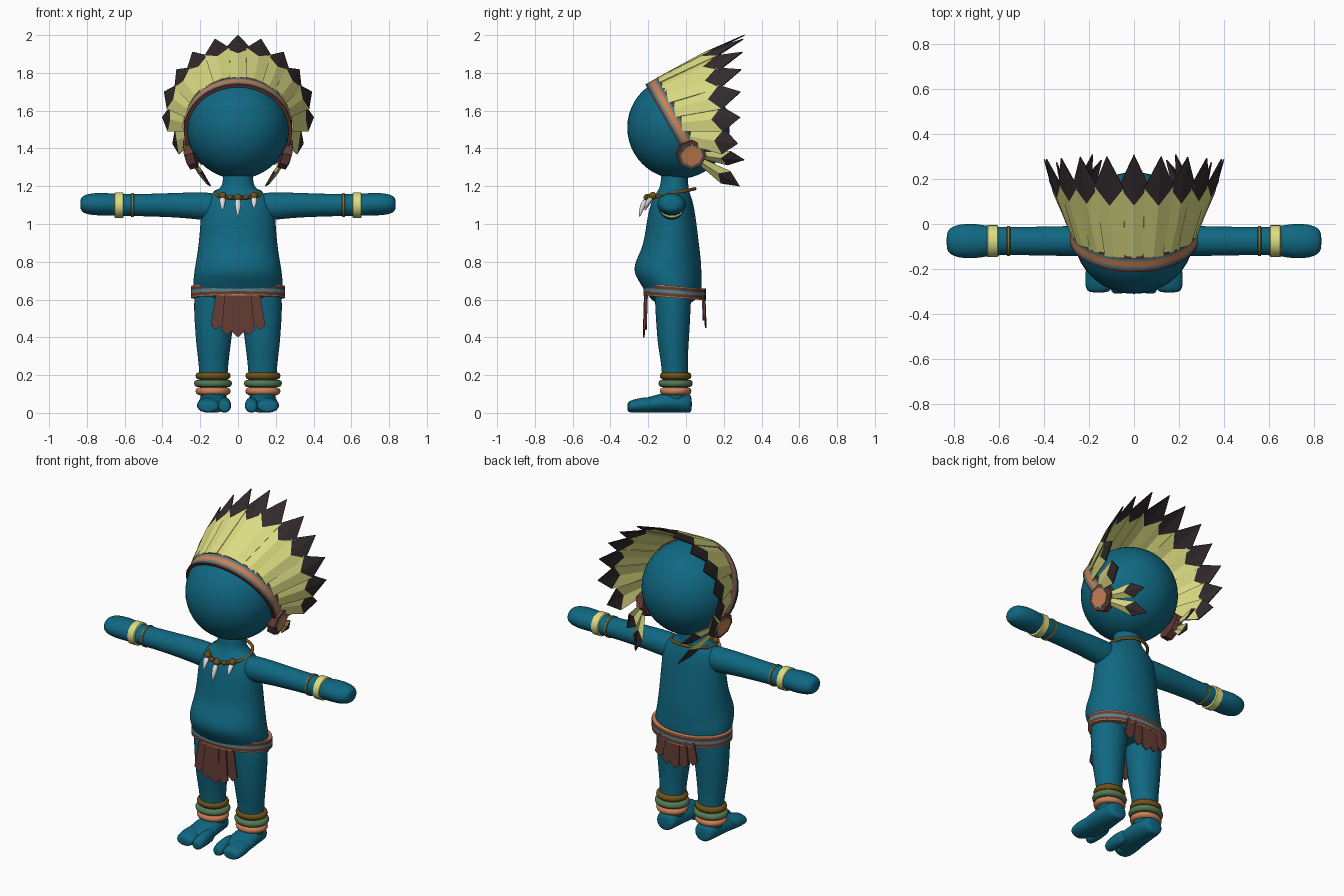
import bpy, bmesh, math
from mathutils import Vector

if "Cube" in bpy.data.objects:
    bpy.data.objects.remove(bpy.data.objects["Cube"])

COLORS = {
    "teal": (.005, .138, .223), "pale_yellow": (.72, .72, .23), "black": (.032, .024, .026),
    "brown": (.13, .045, .035), "orange": (.60, .21, .085), "green": (.09, .19, .09),
    "gold": (.17, .085, .008), "white": (.72, .72, .74), "grey_blue": (.11, .22, .24),
    "olive": (.20, .19, .055)}
MATS = {}
for n, c in COLORS.items():
    MATS[n] = bpy.data.materials.new(n)
    MATS[n].diffuse_color = (*c, 1)


def finish(name, bm, mats, smooth=True, recalc=True):
    if recalc:
        bmesh.ops.recalc_face_normals(bm, faces=bm.faces)
    me = bpy.data.meshes.new(name)
    bm.to_mesh(me)
    bm.free()
    ob = bpy.data.objects.new(name, me)
    bpy.context.collection.objects.link(ob)
    for m in mats:
        me.materials.append(MATS[m])
    if smooth:
        bpy.ops.object.select_all(action='DESELECT')
        ob.select_set(True)
        bpy.context.view_layer.objects.active = ob
        bpy.ops.object.shade_smooth_by_angle(angle=math.radians(40))
    return ob


def loft(name, axis, rings, mat, seg=16, sub=2):
    """Elliptical rings (t, c1, c2, r1, r2) along an axis, capped."""
    bm = bmesh.new()
    rows = []
    for t, c1, c2, r1, r2 in rings:
        row = []
        for i in range(seg):
            a = 2 * math.pi * i / seg
            u, v = c1 + r1 * math.cos(a), c2 + r2 * math.sin(a)
            row.append(bm.verts.new({"x": (t, u, v), "y": (u, t, v), "z": (u, v, t)}[axis]))
        rows.append(row)
    for p, q in zip(rows, rows[1:]):
        for i in range(seg):
            j = (i + 1) % seg
            bm.faces.new((p[i], p[j], q[j], q[i]))
    bm.faces.new(rows[0])
    bm.faces.new(rows[-1])
    ob = finish(name, bm, [mat])
    if sub:
        ob.modifiers.new("smooth", 'SUBSURF').levels = sub
        ob.modifiers["smooth"].render_levels = sub
    return ob


def band(name, fn, angles, edges, stripes, thick, closed):
    """Striped strap: fn(angle, height, inset) gives a point."""
    bm = bmesh.new()
    cols = []
    for a in angles:
        pts = [fn(a, h, 0) for h in edges] + [fn(a, edges[-1], thick), fn(a, edges[0], thick)]
        cols.append([bm.verts.new(p) for p in pts])
    mats = list(dict.fromkeys(stripes))
    n = len(cols[0])
    for p, q in zip(cols, cols[1:] + cols[:1] if closed else cols[1:]):
        for k in range(n):
            f = bm.faces.new((p[k], p[(k + 1) % n], q[(k + 1) % n], q[k]))
            f.material_index = mats.index(stripes[k]) if k < len(stripes) else 0
    if not closed:
        bm.faces.new(cols[0])
        bm.faces.new(cols[-1])
    return finish(name, bm, mats)


def ring(name, loc, major, minor, scale, mat, tilt=0):
    bpy.ops.mesh.primitive_torus_add(location=loc, major_radius=major, minor_radius=minor,
                                     major_segments=32, minor_segments=10, rotation=(tilt, 0, 0))
    ob = bpy.context.object
    ob.name, ob.scale = name, scale
    ob.data.materials.append(MATS[mat])
    bpy.ops.object.shade_smooth()


def ball(name, loc, r, mat, seg=12):
    bpy.ops.mesh.primitive_uv_sphere_add(location=loc, radius=r, segments=seg, ring_count=seg // 2)
    bpy.context.object.name = name
    bpy.context.object.data.materials.append(MATS[mat])
    bpy.ops.object.shade_smooth()


HEAD = Vector((0, -.04, 1.51))


def feather(name, base, tip, w0, w1, lift, shoulder=.69, notch=.52):
    base, tip = Vector(base), Vector(tip)
    axis = tip - base
    out = base - HEAD
    side = axis.cross(out).normalized()
    out = side.cross(axis).normalized()
    base = base + out * lift

    def pt(t, w, r=0):
        return base + axis * t + side * w + out * r
    bm = bmesh.new()
    bl, bc, br, sl, vc, sr, tp = [bm.verts.new(p) for p in (
        pt(0, -w0), pt(0, 0, .006), pt(0, w0), pt(shoulder, -w1), pt(notch, 0, .014),
        pt(shoulder, w1), pt(1, 0))]
    for k, f in enumerate(((bl, bc, vc, sl), (bc, br, sr, vc), (sl, vc, tp), (vc, sr, tp))):
        bm.faces.new(f).material_index = k // 2
    ob = finish(name, bm, ["pale_yellow", "black"], smooth=False)
    so = ob.modifiers.new("thickness", 'SOLIDIFY')
    so.thickness, so.offset = .006, 0


# Head and torso
ball("head", HEAD, .271, "teal", 48)
loft("torso", "z", [
    (.56, 0, -.07, .15, .07), (.62, 0, -.062, .232, .145), (.68, 0, -.077, .242, .163),
    (.74, 0, -.098, .236, .182), (.80, 0, -.095, .226, .178), (.88, 0, -.078, .212, .15),
    (1.0, 0, -.077, .202, .135), (1.1, 0, -.075, .195, .118), (1.155, 0, -.07, .16, .095),
    (1.185, 0, -.065, .095, .078), (1.22, 0, -.06, .08, .073), (1.3, 0, -.06, .08, .073)],
    "teal", 20)

for s, n in ((1, "right"), (-1, "left")):
    # Arms and arm bands
    loft(n + "_arm", "x", [(s * x, -.076, z, ry, rz) for x, z, ry, rz in (
        (.08, 1.09, .07, .075), (.2, 1.095, .07, .075), (.3, 1.1, .068, .067),
        (.5, 1.1, .064, .06), (.63, 1.1, .063, .058), (.7, 1.105, .08, .062),
        (.78, 1.105, .078, .06), (.825, 1.105, .058, .045), (.835, 1.105, .03, .025))], "teal")
    for label, x0, x1, r, m in (("wide_armband", .605, .655, .071, "pale_yellow"),
                                ("thin_armband", .55, .568, .067, "olive")):
        loft(n + "_" + label, "x", [(s * x, -.076, 1.1, q, q * .95) for x, q in (
            (x0, r - .006), (x0 + .004, r), (x1 - .004, r), (x1, r - .006))], m, 28, 0)
    # Legs, feet and toes
    loft(n + "_leg", "z", [(z, s * x, y, rx, ry) for z, x, y, rx, ry in (
        (.68, .12, -.065, .10, .10), (.6, .122, -.07, .117, .098), (.45, .128, -.068, .102, .09),
        (.35, .13, -.068, .092, .082), (.25, .13, -.06, .078, .07), (.1, .13, -.055, .072, .068),
        (.04, .13, -.055, .07, .065))], "teal")
    loft(n + "_foot", "y", [(y, s * .13, z, rx, z) for y, z, rx in (
        (.032, .045, .045), (.01, .056, .066), (-.08, .058, .076), (-.16, .048, .085),
        (-.23, .038, .08), (-.25, .03, .06))], "teal")
    for label, x, w, y in (("big_toe", .071, .036, -.31), ("small_toes", .157, .062, -.305)):
        loft(n + "_" + label, "y", [(-.14, s * x, .045, w * .8, .04), (-.22, s * x, .043, w, .042),
             (-.28, s * x, .036, w, .036), (y + .005, s * x, .032, w * .8, .028),
             (y, s * x, .03, w * .5, .018)], "teal")
    # Anklets
    for label, z, r, m in (("orange", .115, .072, "orange"), ("green", .156, .08, "green"),
                           ("gold", .196, .072, "gold")):
        ring(f"{n}_{label}_anklet", (s * .132, -.055, z), r, .021, (1, .9, .95), m)
    # Headdress medallion and hanging feathers
    nrm = Vector((s, .12, -.25)).normalized()
    ctr = Vector((s * .25, .027, 1.37))
    rot = nrm.to_track_quat('Z', 'Y').to_euler()
    for label, off, r, d, m in (("rim", 0, .079, .045, "brown"), ("trim", .022, .062, .008, "grey_blue"),
                                ("face", .026, .055, .008, "orange")):
        bpy.ops.mesh.primitive_cylinder_add(vertices=8, radius=r, depth=d,
                                            location=ctr + nrm * off, rotation=rot)
        bpy.context.object.name = f"{n}_medallion_{label}"
        bpy.context.object.data.materials.append(MATS[m])
    feather(n + "_upper_hanging_feather", (s * .25, .05, 1.37), (s * .185, .31, 1.34), .014, .042, 0, .68, .5)
    feather(n + "_lower_hanging_feather", (s * .25, .05, 1.35), (s * .145, .285, 1.20), .014, .042, 0, .68, .5)

# Headband in a plane tilted back through the head
UP, BACK = Vector((0, -.49, .87)), Vector((0, .87, .49))


def headband_pt(a, h, inset):
    return HEAD + (Vector((math.sin(a), 0, 0)) + UP * math.cos(a)) * (.286 - inset) + BACK * h


band("headband", headband_pt, [math.radians(-122 + 244 * i / 48) for i in range(49)],
     [-.04, -.027, -.014, .014, .027, .04],
     ["brown", "grey_blue", "orange", "grey_blue", "brown"], .025, False)

# Fan of feathers
TIPS = [(0, .31, 2.0), (.12, .305, 1.975), (.24, .30, 1.91), (.32, .295, 1.815),
        (.39, .29, 1.70), (.395, .29, 1.565), (.345, .275, 1.425)]
for i in range(-6, 7):
    x, y, z = TIPS[abs(i)]
    feather(f"fan_feather_{i + 7}", headband_pt(math.radians(17.5 * i), .032, .008),
            (math.copysign(x, i), y, z), .046, .068, .005 if i % 2 else 0)


# Belt
def belt_pt(a, h, inset):
    y = -.06 - (.165 - inset) * math.cos(a)
    return ((.25 - inset) * math.sin(a), y, .64 + h - .08 * (y + .06))


band("belt", belt_pt, [2 * math.pi * i / 48 for i in range(48)],
     [-.031, -.025, -.009, .009, .025, .031],
     ["orange", "brown", "grey_blue", "brown", "orange"], .03, True)


# Fringed loincloth strips, front and back
def strip(name, k, sgn, z_tip):
    xt, xb = k * .047, k * .057
    yt = -.06 + sgn * .158 * math.sqrt(1 - (xt / .25) ** 2)
    yb = yt + sgn * .006
    z_low = z_tip + .026
    pts = [(xt - .024, yt, .625), (xb - .03, yb, z_low), (xb, yb, z_tip),
           (xb + .03, yb, z_low), (xt + .024, yt, .625)]
    bm = bmesh.new()
    f = bm.faces.new([bm.verts.new(p) for p in pts])
    bmesh.ops.inset_region(bm, faces=[f], thickness=.008)
    for g in bm.faces:
        if len(g.verts) == 5:
            g.material_index = 0
        else:
            g.material_index = 2 if max(v.co.z for v in g.verts) < z_low + .02 else 1
    ob = finish(name, bm, ["brown", "orange", "pale_yellow"], smooth=False)
    so = ob.modifiers.new("thickness", 'SOLIDIFY')
    so.thickness, so.offset = .009, 0


for k in range(-2, 3):
    drop = (.0, .012, .04)[abs(k)]
    strip(f"front_strip_{k + 3}", k, -1, .40 + drop)
    strip(f"back_strip_{k + 3}", k, 1, .45 + drop)

# Necklace with beads and fangs
ring("necklace_cord", (0, -.073, 1.162), .125, .009, (1, .98, 1), "gold", .2)
for i, (x, y, top, length) in enumerate(((-.082, -.175, 1.145, .075), (0, -.205, 1.135, .10),
                                         (.085, -.175, 1.145, .065))):
    ball(f"necklace_bead_{i + 1}", (x, y, top + .005), .02, "gold")
    loft(f"fang_{i + 1}", "z", [(top - t * length, x, y - b, r, r) for t, b, r in (
        (0, .005, .014), (.3, .02, .018), (.65, .033, .012), (1, .042, .002))], "white", 10, 1)
for i, s in enumerate((-1, 1)):
    ball(f"small_bead_{i + 1}", (s * .042, -.195, 1.142), .014, "gold")

for m in bpy.data.materials:
    if m.users and not m.is_grease_pencil:
        m.use_nodes = True
        m.node_tree.nodes["Principled BSDF"].inputs["Base Color"].default_value = m.diffuse_color
